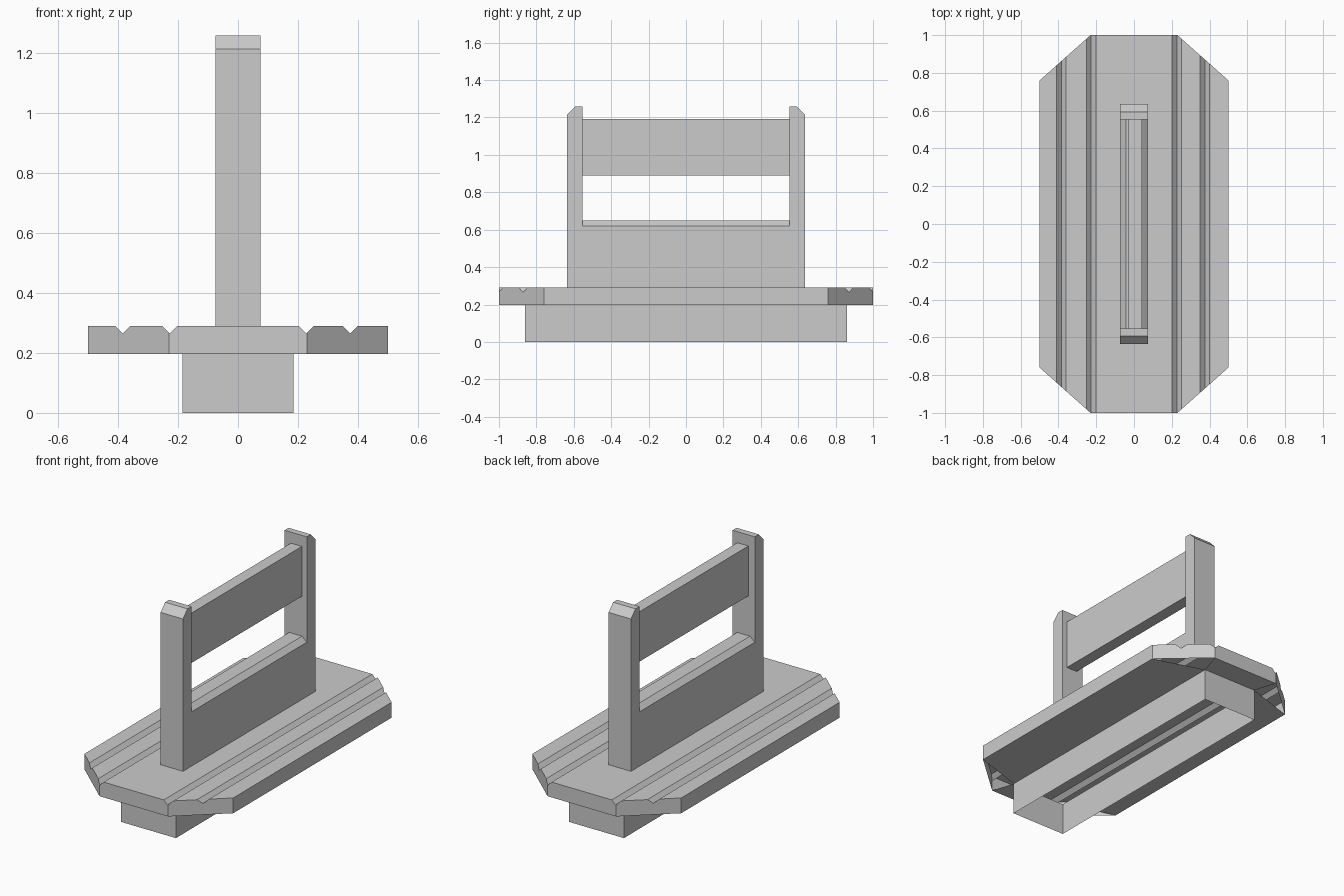
import bpy, bmesh
from mathutils import Vector

if "Cube" in bpy.data.objects:
    bpy.data.objects.remove(bpy.data.objects["Cube"])


def finish(name, bm):
    mesh = bpy.data.meshes.new(name)
    bm.to_mesh(mesh)
    bm.free()
    obj = bpy.data.objects.new(name, mesh)
    bpy.context.collection.objects.link(obj)
    return obj


def prism(points, offset):
    """Extrude a closed profile of 3D points along an offset."""
    bm = bmesh.new()
    face = bm.faces.new([bm.verts.new(p) for p in points])
    ext = bmesh.ops.extrude_face_region(bm, geom=[face], use_keep_orig=True)
    verts = [g for g in ext["geom"] if isinstance(g, bmesh.types.BMVert)]
    bmesh.ops.translate(bm, verts=verts, vec=offset)
    bmesh.ops.recalc_face_normals(bm, faces=bm.faces[:])
    return bm


def remove_bottom(bm, z):
    low = [f for f in bm.faces if all(abs(v.co.z - z) < 1e-4 for v in f.verts)]
    bmesh.ops.delete(bm, geom=low, context="FACES")


W, L, CX, CY = 0.5, 1.0, 0.23, 0.76      # deck half sizes and corner cut
BX, BY = 0.185, 0.86                     # base half sizes
Z0, Z1 = 0.197, 0.29                     # deck underside and top
P = 0.075                                # half thickness of the frame

# Deck: grooved profile run along y, with the four corners cut off
profile = [(-W, Z0), (-W, Z1)]
for x in (-0.385, -0.227, 0.227, 0.375):
    profile += [(x - 0.025, Z1), (x, Z1 - 0.025), (x + 0.025, Z1)]
profile += [(W, Z1), (W, Z0)]
deck = prism([(x, -L, z) for x, z in profile], (0, 2 * L, 0))
for sx in (-1, 1):
    for sy in (-1, 1):
        cut = bmesh.ops.bisect_plane(
            deck, geom=deck.verts[:] + deck.edges[:] + deck.faces[:], dist=1e-5,
            plane_co=(sx * W, sy * CY, 0),
            plane_no=Vector((sx * (L - CY), sy * (W - CX), 0)).normalized(),
            clear_outer=True)
        rim = [g for g in cut["geom_cut"]
               if isinstance(g, bmesh.types.BMEdge) and g.is_boundary]
        bmesh.ops.edgeloop_fill(deck, edges=rim)
bmesh.ops.recalc_face_normals(deck, faces=deck.faces[:])
remove_bottom(deck, Z0)

# Underside strips joining the deck edge to the hollow base
for s in (-1, 1):
    side = [(s * W, -CY), (s * BX, -BY), (s * BX, BY), (s * W, CY)]
    end = [(-CX, s * L), (CX, s * L), (BX, s * BY), (-BX, s * BY)]
    for quad in (side, end):
        f = deck.faces.new([deck.verts.new((x, y, Z0)) for x, y in quad])
        f.normal_update()
        if f.normal.z > 0:
            f.normal_flip()
finish("deck", deck)

# Base: hollow box, open above and below
base = prism([(-BX, -BY, 0), (BX, -BY, 0), (BX, BY, 0), (-BX, BY, 0)], (0, 0, Z0))
remove_bottom(base, 0)
remove_bottom(base, Z0)
finish("base", base)

# End posts with an outer bevel at the top
for s, name in ((-1, "front_post"), (1, "back_post")):
    shape = [(0.553, Z1), (0.635, Z1), (0.635, 1.215), (0.592, 1.26), (0.553, 1.26)]
    finish(name, prism([(-P, s * y, z) for y, z in shape], (2 * P, 0, 0)))

# Lower panel with bevelled top edges
panel = [(-P, Z1), (P, Z1), (P, 0.62), (0.043, 0.648), (-0.043, 0.648), (-P, 0.62)]
finish("lower_panel", prism([(x, -0.553, z) for x, z in panel], (0, 1.106, 0)))

# Upper rail between the posts
rail = [(-0.032, 0.89), (0.042, 0.89), (0.042, 1.193), (-0.032, 1.193)]
finish("upper_rail", prism([(x, -0.553, z) for x, z in rail], (0, 1.106, 0)))
